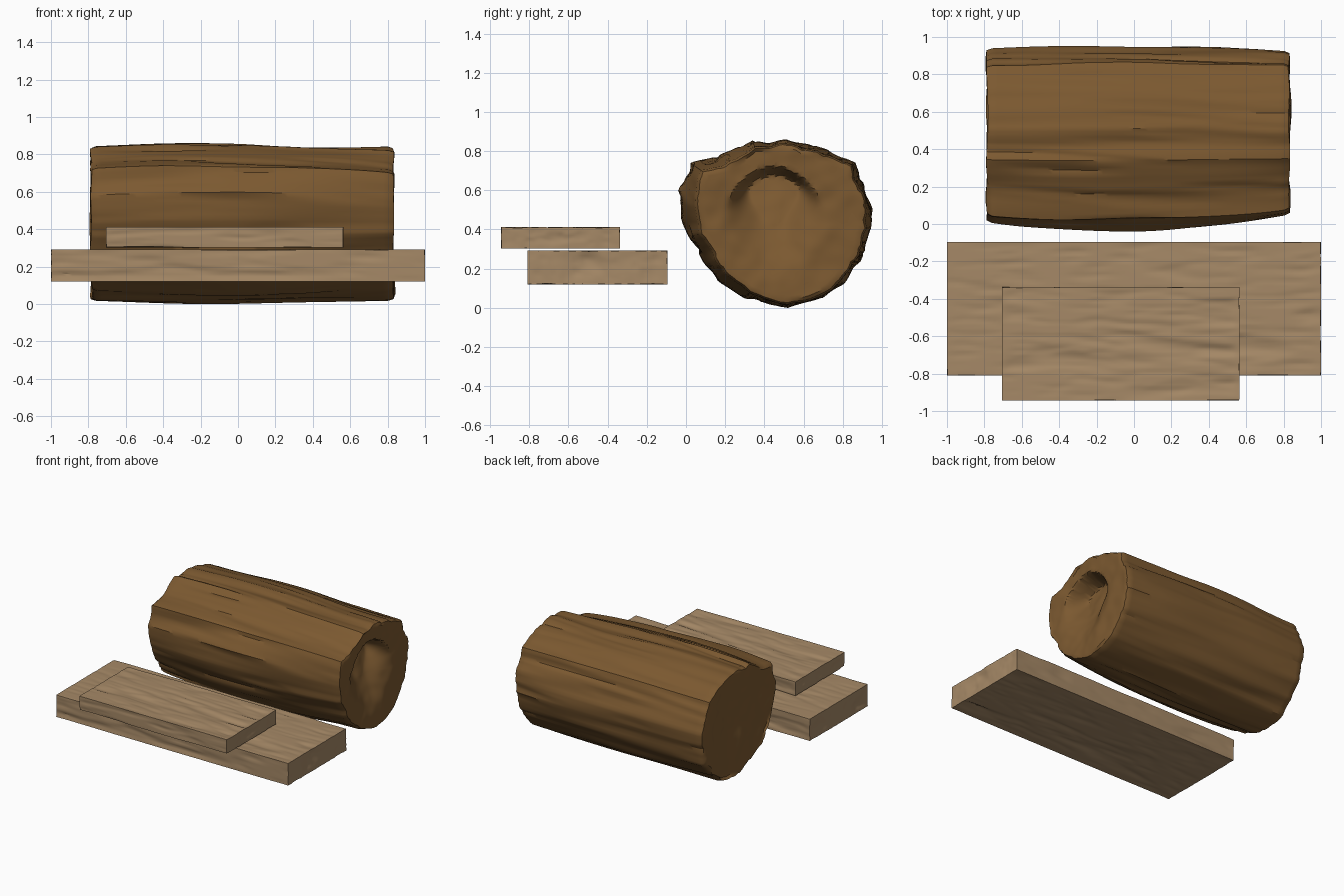
import bpy, bmesh, math
from mathutils import Vector, noise

if "Cube" in bpy.data.objects:
    bpy.data.objects.remove(bpy.data.objects["Cube"])


def material(name, col):
    m = bpy.data.materials.new(name)
    m.diffuse_color = (*col, 1)
    m.use_nodes = True
    m.node_tree.nodes["Principled BSDF"].inputs["Base Color"].default_value = m.diffuse_color
    return m


def finish(bm, name, mat, angle):
    bmesh.ops.recalc_face_normals(bm, faces=bm.faces)
    me = bpy.data.meshes.new(name)
    bm.to_mesh(me)
    bm.free()
    me.shade_smooth()
    me.set_sharp_from_angle(angle=math.radians(angle))
    me.materials.append(mat)
    ob = bpy.data.objects.new(name, me)
    bpy.context.collection.objects.link(ob)
    return ob


def smooth(a, b, t):
    t = min(1, max(0, (t - a) / (b - a)))
    return t * t * (3 - 2 * t)


bark = material("bark", (0.20, 0.10, 0.03))
timber = material("timber", (0.38, 0.25, 0.135))


# Plank: finely divided box with carved grain running along x
def plank(name, lo, hi, seed):
    lo, hi = Vector(lo), Vector(hi)
    bm = bmesh.new()
    bmesh.ops.create_cube(bm, size=1)
    for axis, cuts in enumerate((70, 50, 12)):
        edges = [e for e in bm.edges
                 if abs((e.verts[0].co - e.verts[1].co)[axis]) > 1e-4]
        bmesh.ops.subdivide_edges(bm, edges=edges, cuts=cuts, use_grid_fill=True)
    size = hi - lo
    for v in bm.verts:
        u = v.co.copy()
        p = Vector([lo[i] + (u[i] + 0.5) * size[i] for i in range(3)])
        q = p + Vector((seed, seed * 2.3, seed * 0.7))
        coarse = noise.noise(Vector((q.x * 1.6, q.y * 10 + 0.8 * q.x, q.z * 14)))
        fine = noise.noise(Vector((q.x * 5, q.y * 30, q.z * 32)))
        lump = noise.noise(q * 7)
        cut = 0.026 * max(0, coarse - 0.08) + 0.009 * max(0, fine)
        for i in range(3):
            if abs(u[i]) > 0.499:
                d = cut if i else 0.016 * max(0, lump) + 0.4 * cut
                # keep the outer border almost crisp
                border = min((0.5 - abs(u[j])) * size[j] for j in range(3) if j != i)
                p[i] -= math.copysign(d * (0.35 + 0.65 * smooth(0, 0.05, border)), u[i])
        v.co = p
    return finish(bm, name, timber, 35)


plank("lower_plank", (-1, -0.81, 0.12), (1, -0.095, 0.292), 3.1)
plank("upper_plank", (-0.707, -0.943, 0.302), (0.565, -0.337, 0.412), 8.4)

# Log: faceted cross-section (y, z) swept along x
CY, CZ = 0.47, 0.43
OUTLINE = [(0.94, 0.41), (0.945, 0.51), (0.90, 0.64), (0.86, 0.74), (0.72, 0.81),
           (0.60, 0.835), (0.51, 0.86), (0.42, 0.84), (0.34, 0.855), (0.23, 0.80),
           (0.12, 0.765), (0.02, 0.745), (-0.035, 0.60), (-0.02, 0.46), (0.01, 0.37),
           (0.09, 0.23), (0.16, 0.14), (0.30, 0.055), (0.40, 0.03), (0.52, 0.005),
           (0.70, 0.055), (0.80, 0.13), (0.89, 0.24)]
SEG = 6
ring = []
for i, a in enumerate(OUTLINE):
    b = OUTLINE[(i + 1) % len(OUTLINE)]
    for k in range(SEG):
        t = k / SEG
        ring.append((a[0] + (b[0] - a[0]) * t - CY, a[1] + (b[1] - a[1]) * t - CZ))
N = len(ring)
X0, X1, STEPS = -0.785, 0.83, 60


def side_point(y, z, s):
    x = X0 + (X1 - X0) * s
    ang = math.atan2(z, y)
    # ends pull in, mostly on the front flank
    e = abs(s - 0.42) / 0.58
    front = max(0, -math.cos(ang - 0.0))
    k = 1 - e * e * (0.03 + 0.13 * front)
    c, n = math.cos(ang), math.sin(ang)
    k += 0.035 * noise.noise(Vector((x * 1.3, c * 4, n * 4 + 5)))
    g = noise.noise(Vector((x * 1.1 + 7, c * 9 + 0.7 * x, n * 9)))
    k -= 0.05 * max(0, g - 0.1)
    edge = min(s, 1 - s) * (X1 - X0)
    k -= 0.02 * (1 - smooth(0, 0.03, edge))
    return Vector((x, CY + y * k, CZ + z * k))


def end_depth(y, z, r, right):
    p = Vector((y * 4, z * 4, 3 if right else 9))
    d = 0.014 * noise.noise(p) + 0.006 * noise.noise(p * 3)
    if not right:
        return -d + 0.02 * (1 - r)
    # hollow: steep arched lip at the top, easing out towards the bottom
    hy, hz = y + 0.02, z - 0.02
    a = math.hypot(hy / 0.25, hz / 0.28) + 0.06 * noise.noise(p * 1.5)
    steep = smooth(-0.05, 0.2, hz)
    wall = 1 - smooth(0.82 * steep + 0.1 * (1 - steep), 1.0 + 0.15 * (1 - steep), a)
    return d - wall * (0.04 + 0.12 * smooth(-0.25, 0.25, hz))


bm = bmesh.new()
rings = [[bm.verts.new(side_point(y, z, i / STEPS)) for y, z in ring]
         for i in range(STEPS + 1)]


def bridge(a, b):
    for j in range(N):
        bm.faces.new((a[j], a[(j + 1) % N], b[(j + 1) % N], b[j]))


for a, b in zip(rings, rings[1:]):
    bridge(a, b)

# Log end caps as concentric rings
CAP = 26
for right in (False, True):
    rim = rings[-1] if right else rings[0]
    base = [v.co.copy() for v in rim]
    prev = rim
    for c in range(1, CAP):
        r = 1 - c / CAP
        cur = []
        for co in base:
            y, z = (co.y - CY) * r, (co.z - CZ) * r
            x = co.x + end_depth(y, z, r, right)
            cur.append(bm.verts.new((x, CY + y, CZ + z)))
        bridge(prev, cur)
        prev = cur
    mid = bm.verts.new((base[0].x + end_depth(0, 0, 0, right), CY, CZ))
    for j in range(N):
        bm.faces.new((prev[j], prev[(j + 1) % N], mid))
    # ragged, slightly uneven sawn rim
    for v in rim:
        v.co.x += 0.015 * noise.noise(Vector((v.co.y * 4, v.co.z * 4, 3 if right else 9)))

log = finish(bm, "log", bark, 32)

# Rest the log on the ground
low = min(v.co.z for v in log.data.vertices)
for v in log.data.vertices:
    v.co.z -= low
